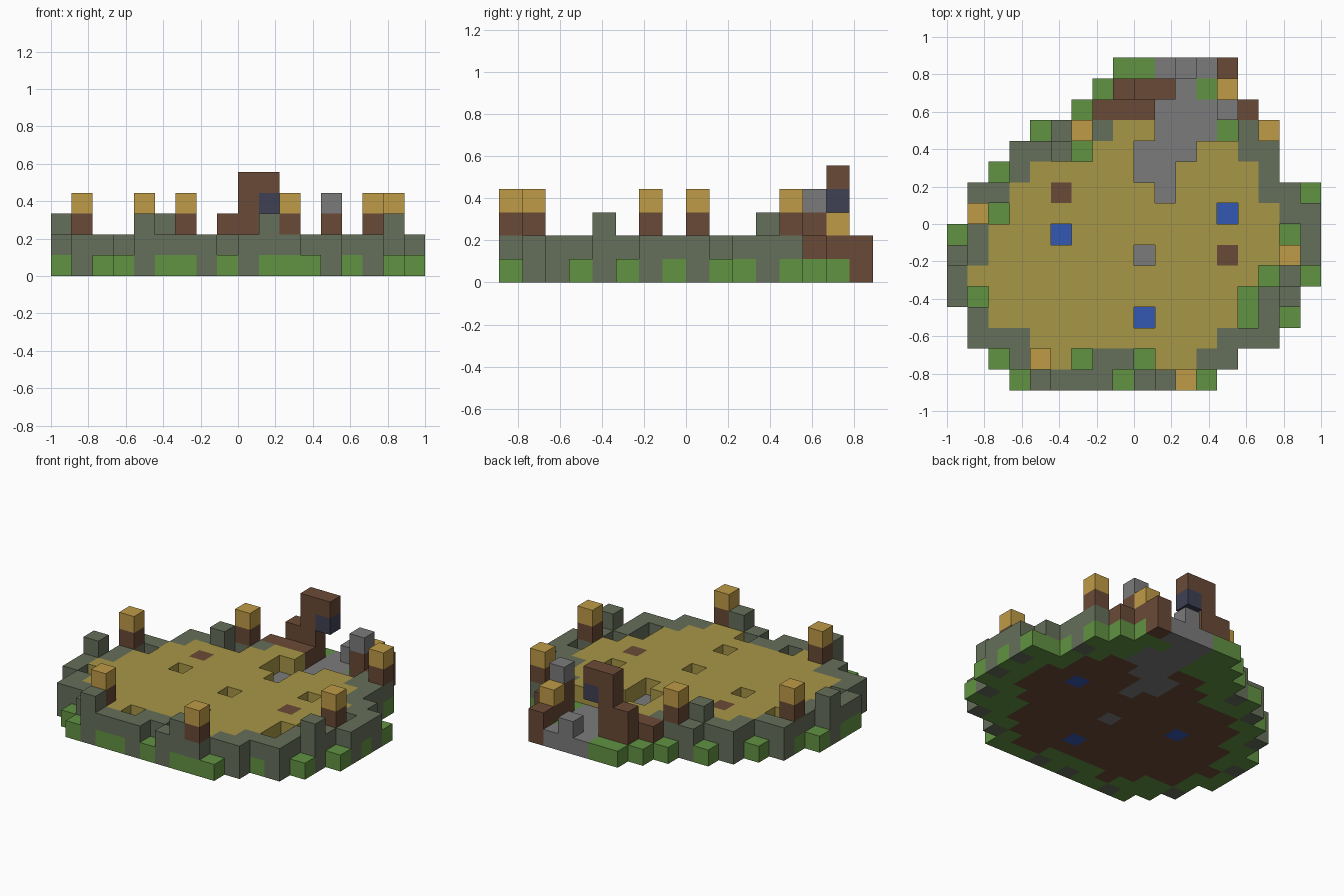
import bpy
import bmesh
from mathutils import Vector

cube = bpy.data.objects.get("Cube")
if cube:
    bpy.data.objects.remove(cube, do_unlink=True)

CELL = 1 / 9

# Ground plan, back row first; each letter is a stack of blocks
PLAN = [
    "........ggpPpn....",
    ".......ghcapgk....",
    "......gwwwpppmw...",
    "....gStsyypppgst..",
    "...SsvgyypppyysS..",
    "..gsyyyyyppyyyys..",
    ".Ssyynyyyypyyyyssg",
    ".tgyyyyyyyyyybyysS",
    "gsyyybyyyyyyyyyygs",
    "usyyyyyyypyyynyytS",
    "syyyyyyyyyyyyyygsg",
    "sgyyyyyyyyyyyygsu.",
    ".syyyyyyybyyyygsg.",
    ".SssyyyyyyyyyssS..",
    "..gstygssgyysS....",
    "...gussSgSvtg.....",
]

# Blocks from the ground up; a blank is open air
STACKS = {
    "g": "G", "s": "GS", "S": "SS", "u": "SSS", "v": "GSS",
    "y": "EY", "b": "B", "p": "P", "P": "PP", "n": "EW", "w": "GW",
    "t": "GSWT", "k": "GWT", "m": "GWWP", "h": "GWW", "c": "GWWWW",
    "a": "P  DW",
}

# Colours as 8-bit display values
COLOURS = {
    "grass green": (97, 146, 66),
    "slate": (101, 110, 90),
    "sand": (167, 150, 70),
    "timber brown": (106, 74, 54),
    "amber": (190, 155, 70),
    "path grey": (123, 123, 123),
    "water blue": (52, 88, 180),
    "dark navy": (62, 64, 84),
}

# Block letter -> part and colour
PARTS = {
    "G": ("grass_border", "grass green"),
    "S": ("stone_wall", "slate"),
    "Y": ("sand_floor", "sand"),
    "E": ("earth_base", "timber brown"),
    "W": ("timber_posts", "timber brown"),
    "T": ("lantern_tops", "amber"),
    "P": ("stone_path", "path grey"),
    "B": ("water_pools", "water blue"),
    "D": ("hanging_lamp", "dark navy"),
}


def linear(v):
    v /= 255
    return v / 12.92 if v <= 0.04045 else ((v + 0.055) / 1.055) ** 2.4


def make_material(name, rgb):
    mat = bpy.data.materials.new(name)
    mat.use_nodes = True
    colour = [linear(v) for v in rgb] + [1]
    mat.diffuse_color = colour
    shader = mat.node_tree.nodes["Principled BSDF"]
    shader.inputs["Base Color"].default_value = colour
    shader.inputs["Roughness"].default_value = 0.9
    return mat


materials = {name: make_material(name, rgb) for name, rgb in COLOURS.items()}

# Fill the block grid
blocks = {}
for row, line in enumerate(reversed(PLAN)):
    for col, letter in enumerate(line):
        for level, kind in enumerate(STACKS.get(letter, "")):
            if kind != " ":
                blocks[col, row, level] = kind

offset = Vector((len(PLAN[0]) / 2, len(PLAN) / 2, 0))


def add_exposed_faces(bm, cell):
    """Add the sides of a block that touch open air."""
    centre = Vector(cell) + Vector((0.5, 0.5, 0.5)) - offset
    for axis in range(3):
        for sign in (-1, 1):
            normal = Vector((0, 0, 0))
            normal[axis] = sign
            neighbour = tuple(int(c + n) for c, n in zip(cell, normal))
            if neighbour in blocks:
                continue
            u = Vector((0, 0, 0))
            u[(axis + 1) % 3] = 0.5
            v = normal.cross(u)
            mid = centre + normal / 2
            corners = (mid - u - v, mid + u - v, mid + u + v, mid - u + v)
            bm.faces.new([bm.verts.new(p * CELL) for p in corners])


# One object per part, with flat runs of faces merged
for kind, (part, colour) in PARTS.items():
    bm = bmesh.new()
    for cell, block in blocks.items():
        if block == kind:
            add_exposed_faces(bm, cell)
    bmesh.ops.remove_doubles(bm, verts=bm.verts, dist=CELL / 100)
    bmesh.ops.dissolve_limit(bm, angle_limit=0.01, verts=bm.verts, edges=bm.edges)
    mesh = bpy.data.meshes.new(part)
    bm.to_mesh(mesh)
    bm.free()
    mesh.materials.append(materials[colour])
    bpy.context.collection.objects.link(bpy.data.objects.new(part, mesh))
